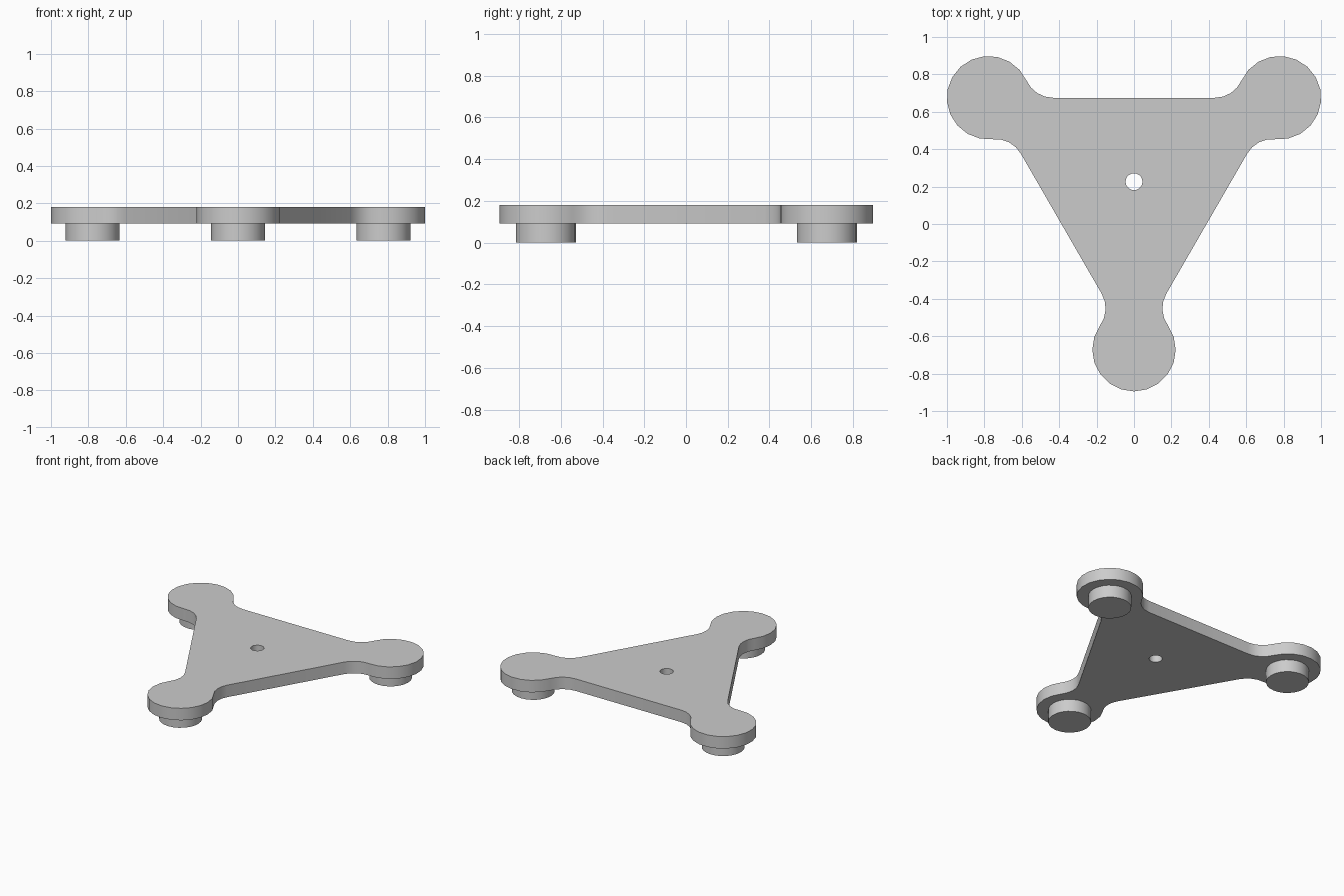
import bpy, bmesh
from math import asin, cos, sin, pi, radians
from mathutils import Vector

cube = bpy.data.objects.get("Cube")
if cube:
    bpy.data.objects.remove(cube, do_unlink=True)

CENTER = Vector((0, 0.226))   # middle of the triangle, where the hole sits
REACH = 0.898                 # middle to each lobe
LOBE, FILLET, HOLE, FOOT = 0.223, 0.155, 0.045, 0.144
PLATE_Z, TOP_Z = 0.092, 0.181

grey = bpy.data.materials.new("plain grey")
grey.use_nodes = True
grey.diffuse_color = (0.6, 0.6, 0.6, 1)
grey.node_tree.nodes["Principled BSDF"].inputs["Base Color"].default_value = (0.6, 0.6, 0.6, 1)


def polar(center, radius, angle):
    return center + radius * Vector((cos(angle), sin(angle)))


def arc(center, radius, start, end, steps):
    return [polar(center, radius, start + (end - start) * i / steps) for i in range(steps + 1)]


def extrude_loops(name, loops, bottom, top):
    """Fill outlines (inner loops become holes) and raise them to a solid."""
    bm = bmesh.new()
    edges = []
    for loop in loops:
        verts = [bm.verts.new((p.x, p.y, bottom)) for p in loop]
        edges += [bm.edges.new((v, verts[i - 1])) for i, v in enumerate(verts)]
    bmesh.ops.triangle_fill(bm, edges=edges, use_beauty=True)
    raised = bmesh.ops.extrude_face_region(bm, geom=bm.faces[:], use_keep_orig=True)
    verts = [g for g in raised["geom"] if isinstance(g, bmesh.types.BMVert)]
    bmesh.ops.translate(bm, verts=verts, vec=(0, 0, top - bottom))
    bmesh.ops.recalc_face_normals(bm, faces=bm.faces[:])
    mesh = bpy.data.meshes.new(name)
    bm.to_mesh(mesh)
    bm.free()
    mesh.materials.append(grey)
    obj = bpy.data.objects.new(name, mesh)
    bpy.context.collection.objects.link(obj)
    bpy.ops.object.select_all(action='DESELECT')
    obj.select_set(True)
    bpy.context.view_layer.objects.active = obj
    bpy.ops.object.shade_smooth_by_angle(angle=radians(35))


# Plate outline: three round lobes joined to the triangle sides by fillets
tangent = asin(FILLET / (LOBE + FILLET))
half = radians(150) - tangent
sweep = pi / 2 - tangent
outline, lobes = [], []
for k in range(3):
    out = -pi / 2 + k * 2 * pi / 3
    lobe = polar(CENTER, REACH, out)
    lobes.append(lobe)
    before, after = out - half, out + half
    outline += arc(polar(lobe, LOBE + FILLET, before), FILLET,
                   before + pi + sweep, before + pi, 4)[:-1]
    outline += arc(lobe, LOBE, before, after, 14)
    outline += arc(polar(lobe, LOBE + FILLET, after), FILLET,
                   after + pi, after + pi - sweep, 4)[1:]

hole = arc(CENTER, HOLE, 0, 2 * pi, 20)[:-1]
extrude_loops("plate", [outline, hole], PLATE_Z, TOP_Z)

# Round feet under the lobes
for name, lobe in zip(("front_foot", "back_left_foot", "back_right_foot"), lobes):
    extrude_loops(name, [arc(lobe, FOOT, 0, 2 * pi, 24)[:-1]], 0, PLATE_Z + 0.005)
